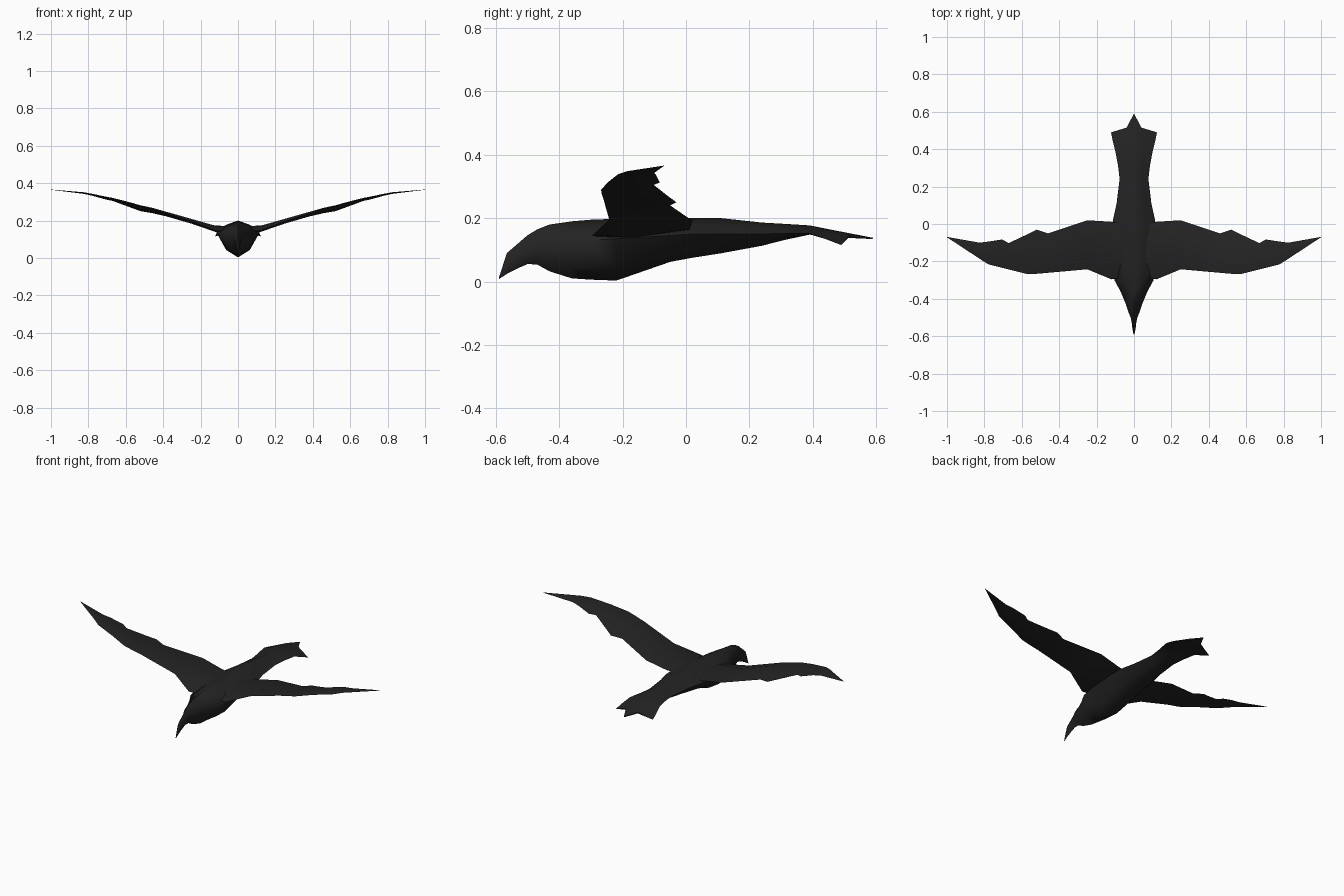
import bpy, bmesh, math
from mathutils import Vector

old = bpy.data.objects.get("Cube")
if old:
    bpy.data.objects.remove(old, do_unlink=True)

# One near-black plumage colour
plumage = bpy.data.materials.new("black_plumage")
plumage.use_nodes = True
plumage.diffuse_color = (0.017, 0.017, 0.017, 1)
shader = plumage.node_tree.nodes["Principled BSDF"]
shader.inputs["Base Color"].default_value = plumage.diffuse_color
shader.inputs["Roughness"].default_value = 0.9


def loft(name, rings, caps, mirror=False):
    """Skin a list of equal-sized rings; caps list the faces closing each end."""
    bm = bmesh.new()
    rows = [[bm.verts.new(p) for p in ring] for ring in rings]
    n = len(rows[0])
    for a, b in zip(rows, rows[1:]):
        for i in range(n):
            j = (i + 1) % n
            bm.faces.new((a[i], a[j], b[j], b[i]))
    for row in (rows[0], rows[-1]):
        for cap in caps:
            bm.faces.new([row[i] for i in cap])
    if mirror:
        twin = bmesh.ops.duplicate(bm, geom=bm.verts[:] + bm.edges[:] + bm.faces[:])
        for item in twin["geom"]:
            if isinstance(item, bmesh.types.BMVert):
                item.co.x *= -1
    bmesh.ops.recalc_face_normals(bm, faces=bm.faces[:])
    mesh = bpy.data.meshes.new(name)
    bm.to_mesh(mesh)
    bm.free()
    mesh.materials.append(plumage)
    obj = bpy.data.objects.new(name, mesh)
    bpy.context.collection.objects.link(obj)
    bpy.ops.object.select_all(action="DESELECT")
    obj.select_set(True)
    bpy.context.view_layer.objects.active = obj
    bpy.ops.object.shade_smooth_by_angle(angle=math.radians(70))
    return obj


def both_sides(half):
    """Complete a ring given from its top, down the left side, to its bottom."""
    return half + [(-x, y, z) for x, y, z in half[-2:0:-1]]


def body_ring(y, w, top, mid, low):
    return both_sides([(0, y, top),
                       (0.5 * w, y, mid + 0.6 * (top - mid)),
                       (w, y, mid),
                       (0.55 * w, y, mid - 0.7 * (mid - low)),
                       (0, y, low)])


# Hooked beak, head, keeled chest and tapering rump: y, half width, top, middle, bottom
body_sections = [
    (-0.59, 0.002, 0.013, 0.011, 0.008),
    (-0.565, 0.008, 0.09, 0.06, 0.024),
    (-0.53, 0.012, 0.12, 0.08, 0.042),
    (-0.5, 0.018, 0.146, 0.10, 0.055),
    (-0.47, 0.03, 0.164, 0.12, 0.054),
    (-0.43, 0.043, 0.18, 0.12, 0.032),
    (-0.36, 0.072, 0.19, 0.125, 0.01),
    (-0.3, 0.105, 0.195, 0.13, 0.006),
    (-0.22, 0.115, 0.198, 0.135, 0.003),
    (-0.05, 0.12, 0.2, 0.145, 0.062),
    (0.02, 0.113, 0.2, 0.15, 0.075),
    (0.11, 0.093, 0.2, 0.15, 0.089),
    (0.24, 0.077, 0.186, 0.15, 0.113),
    (0.31, 0.085, 0.182, 0.152, 0.131),
    (0.39, 0.1, 0.177, 0.152, 0.148),
    (0.44, 0.113, 0.167, 0.134, 0.144),
]
rings = [body_ring(*s) for s in body_sections]
# Tail fan ends in a central point and two drooping corners
rings.append(both_sides([(0, 0.59, 0.138), (0.04, 0.515, 0.148),
                         (0.123, 0.49, 0.115), (0.04, 0.515, 0.14),
                         (0, 0.588, 0.134)]))
loft("body_and_tail", rings, [(0, 1, 3, 4), (1, 2, 3), (0, 4, 5, 7), (7, 5, 6)])


def wing_ring(x, front, front_z, back, back_z, thick):
    lead, trail = Vector((x, front, front_z)), Vector((x, back, back_z))
    up = Vector((0, 0, thick))
    return [lead, lead.lerp(trail, 0.3) + up * 0.6, lead.lerp(trail, 0.7) + up * 0.4,
            trail, lead.lerp(trail, 0.4) - up * 0.4]


# Wings from root to tip: x, leading y and z, trailing y and z, thickness
wing_sections = [
    (0.03, -0.28, 0.14, 0.0, 0.16, 0.04),
    (0.12, -0.296, 0.145, 0.012, 0.165, 0.035),
    (0.25, -0.242, 0.195, 0.02, 0.192, 0.025),
    (0.46, -0.261, 0.262, -0.05, 0.24, 0.022),
    (0.52, -0.266, 0.277, -0.03, 0.25, 0.02),
    (0.57, -0.268, 0.29, -0.055, 0.268, 0.02),
    (0.67, -0.243, 0.316, -0.102, 0.305, 0.014),
    (0.705, -0.234, 0.323, -0.083, 0.312, 0.013),
    (0.78, -0.215, 0.338, -0.094, 0.335, 0.01),
    (0.825, -0.186, 0.348, -0.1, 0.343, 0.008),
    (1.0, -0.071, 0.365, -0.069, 0.365, 0.001),
]
loft("wings", [wing_ring(*s) for s in wing_sections], [(0, 1, 2, 3, 4)], mirror=True)
